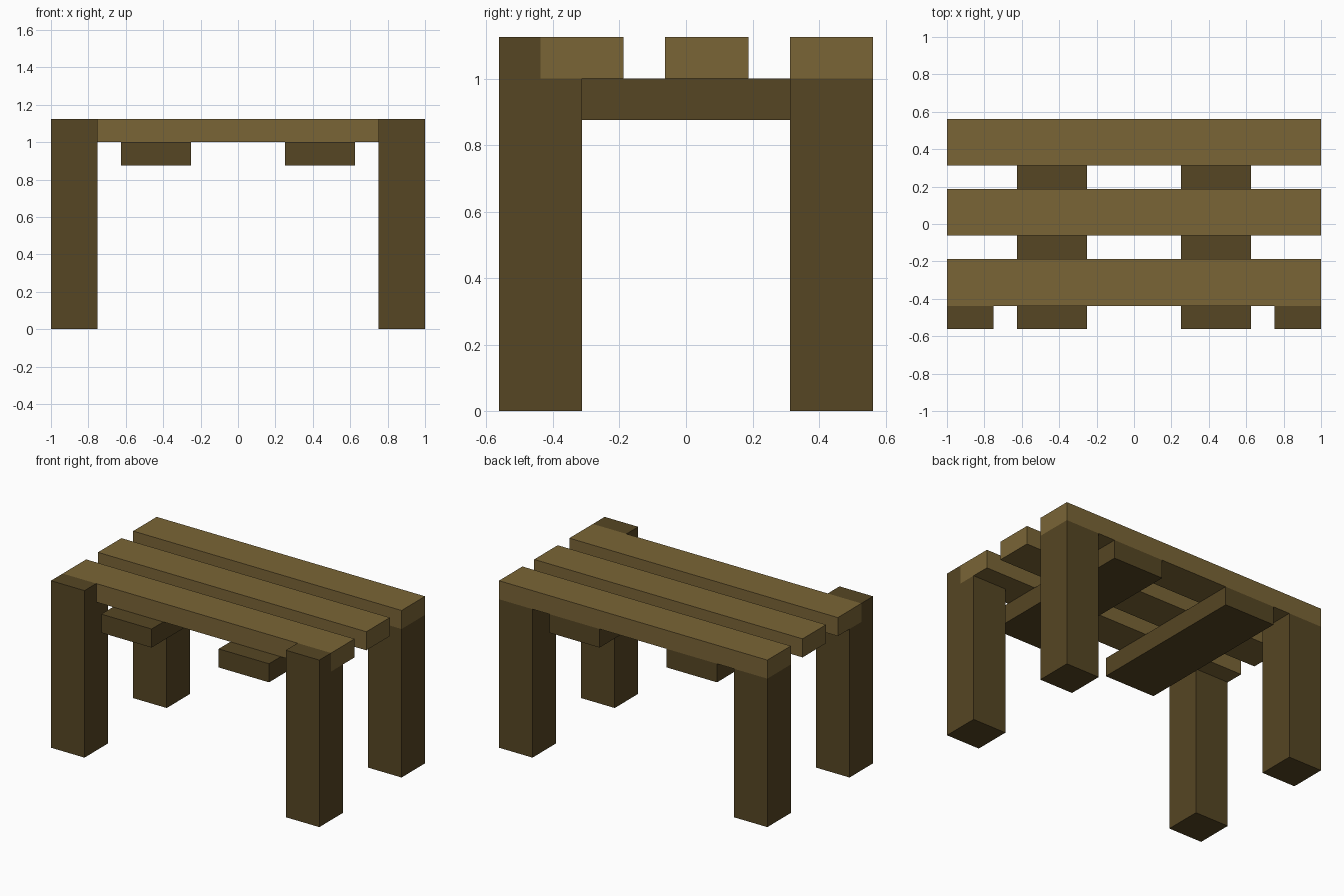
import bpy
import bmesh

cube = bpy.data.objects.get("Cube")
if cube:
    bpy.data.objects.remove(cube, do_unlink=True)


def make_material(name, rgb):
    mat = bpy.data.materials.new(name)
    mat.use_nodes = True
    color = (*rgb, 1.0)
    mat.diffuse_color = color
    mat.node_tree.nodes["Principled BSDF"].inputs["Base Color"].default_value = color
    return mat


light_wood = make_material("light wood", (0.195, 0.130, 0.037))
dark_wood = make_material("dark wood", (0.093, 0.061, 0.017))


def extrude_profile(name, profile, x0, x1, mat):
    """Extrude a (y, z) side profile along x from x0 to x1."""
    bm = bmesh.new()
    face = bm.faces.new([bm.verts.new((x0, y, z)) for y, z in profile])
    grown = bmesh.ops.extrude_face_region(bm, geom=[face])["geom"]
    moved = [v for v in grown if isinstance(v, bmesh.types.BMVert)]
    bmesh.ops.translate(bm, verts=moved, vec=(x1 - x0, 0, 0))
    bmesh.ops.recalc_face_normals(bm, faces=bm.faces)
    mesh = bpy.data.meshes.new(name)
    bm.to_mesh(mesh)
    bm.free()
    mesh.materials.append(mat)
    obj = bpy.data.objects.new(name, mesh)
    bpy.context.scene.collection.objects.link(obj)
    return obj


def rect(y0, y1, z0, z1):
    return [(y0, z0), (y1, z0), (y1, z1), (y0, z1)]


DEPTH = 0.5625     # half depth of the table
WIDTH = 0.25       # plank and leg width
SEAT, TOP = 1.0, 1.125
STEP = 0.125       # plank thickness and front setback

# Table top planks
for name, y in (("front", -DEPTH + STEP), ("middle", -STEP / 2), ("back", DEPTH - WIDTH)):
    extrude_profile(name + "_plank", rect(y, y + WIDTH, SEAT, TOP), -1, 1, light_wood)

# Front legs rise in front of the plank, notched to carry it
notch = -DEPTH + STEP
front_profile = [(-DEPTH, 0), (WIDTH - DEPTH, 0), (WIDTH - DEPTH, SEAT),
                 (notch, SEAT), (notch, TOP), (-DEPTH, TOP)]
back_profile = rect(DEPTH - WIDTH, DEPTH, 0, SEAT)

for side, s in (("left", 1), ("right", -1)):
    inner, outer = sorted((s * (1 - WIDTH), s))
    extrude_profile("front_leg_" + side, front_profile, inner, outer, dark_wood)
    extrude_profile("back_leg_" + side, back_profile, inner, outer, dark_wood)
    # Cross beams under the planks
    a, b = sorted((s * 0.25, s * 0.625))
    extrude_profile("cross_beam_" + side, rect(-DEPTH, DEPTH, SEAT - STEP, SEAT), a, b, dark_wood)
